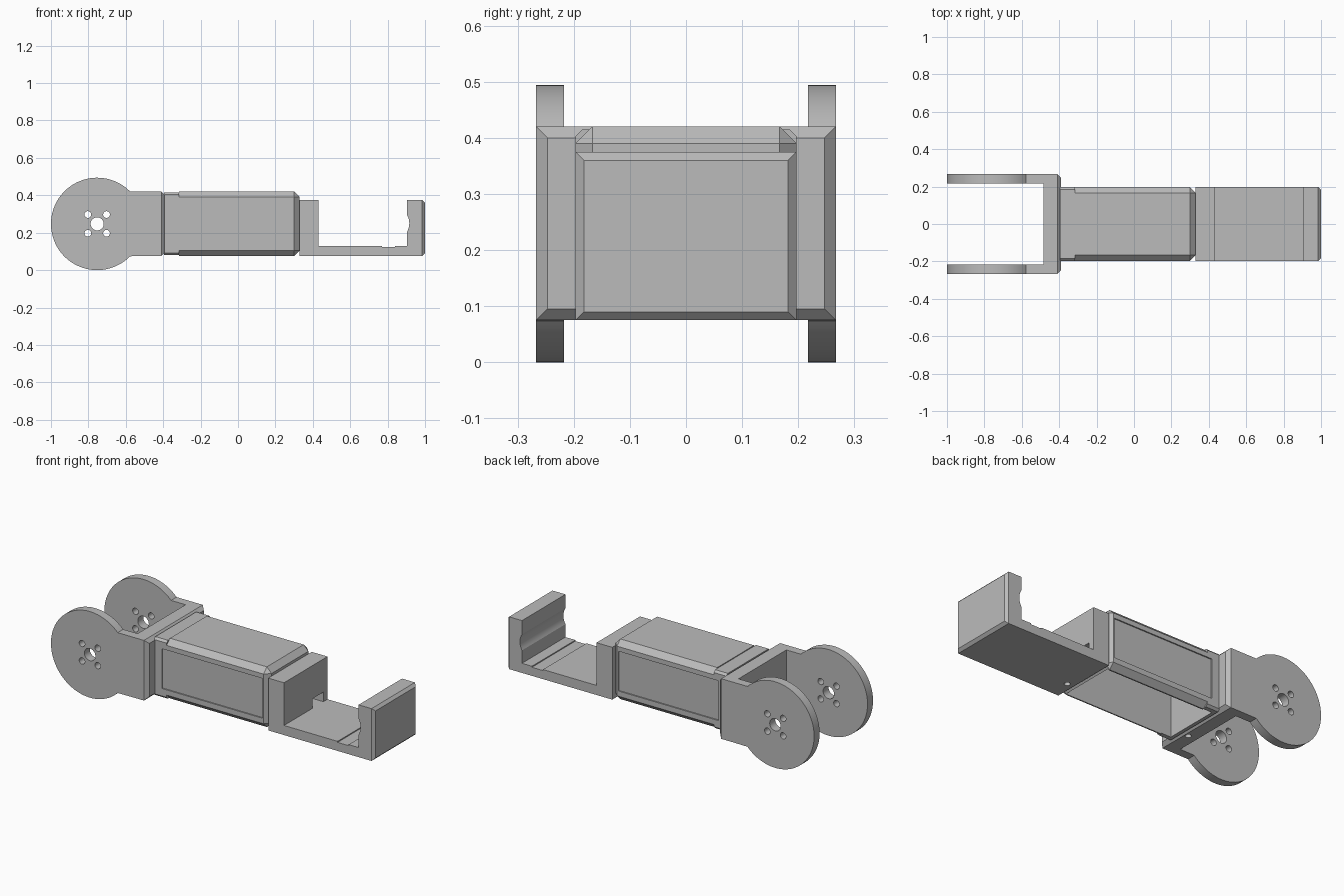
import bpy, bmesh, math
from mathutils import Matrix, Vector

cube = bpy.data.objects.get("Cube")
if cube:
    bpy.data.objects.remove(cube, do_unlink=True)

grey = bpy.data.materials.new("plain_grey")
grey.use_nodes = True
GREY = (0.5, 0.5, 0.5, 1)
grey.diffuse_color = GREY
grey.node_tree.nodes["Principled BSDF"].inputs["Base Color"].default_value = GREY


def finish(name, bm, rim=None, chamfer=0.0):
    """Chamfer the edges whose two ends satisfy the rule, then make the object."""
    if rim:
        edges = [e for e in bm.edges if rim(e.verts[0].co, e.verts[1].co)]
        bmesh.ops.bevel(bm, geom=edges, offset=chamfer, segments=1,
                        affect='EDGES', clamp_overlap=True)
    bmesh.ops.recalc_face_normals(bm, faces=bm.faces)
    mesh = bpy.data.meshes.new(name)
    bm.to_mesh(mesh)
    bm.free()
    mesh.materials.append(grey)
    ob = bpy.data.objects.new(name, mesh)
    bpy.context.collection.objects.link(ob)
    return ob


def box(name, x, y, z, rim=None, chamfer=0.0):
    bm = bmesh.new()
    lo, hi = Vector((x[0], y[0], z[0])), Vector((x[1], y[1], z[1]))
    bmesh.ops.create_cube(bm, size=1, matrix=Matrix.Translation((lo + hi) / 2)
                          @ Matrix.Diagonal((*(hi - lo), 1)))
    return finish(name, bm, rim, chamfer)


def extrude_y(name, points, y0, y1, rim=None, chamfer=0.0):
    """Extrude an x-z outline from y0 to y1."""
    bm = bmesh.new()
    face = bm.faces.new([bm.verts.new((x, y0, z)) for x, z in points])
    made = bmesh.ops.extrude_face_region(bm, geom=[face])["geom"]
    moved = [v for v in made if isinstance(v, bmesh.types.BMVert)]
    bmesh.ops.translate(bm, verts=moved, vec=(0, y1 - y0, 0))
    return finish(name, bm, rim, chamfer)


def rod(radius, length, centre, axis):
    bm = bmesh.new()
    turn = Matrix.Rotation(math.pi / 2, 4, 'X') if axis == 'Y' else Matrix()
    bmesh.ops.create_cone(bm, cap_ends=True, segments=32, radius1=radius, radius2=radius,
                          depth=length, matrix=Matrix.Translation(centre) @ turn)
    return finish("cutter", bm)


def cut(ob, cutters):
    for cutter in cutters:
        mod = ob.modifiers.new("cut", 'BOOLEAN')
        mod.operation, mod.solver, mod.object = 'DIFFERENCE', 'EXACT', cutter
        cutter.hide_render = True
        bpy.context.view_layer.objects.active = ob
        bpy.ops.object.modifier_apply(modifier=mod.name)
        bpy.data.objects.remove(cutter, do_unlink=True)


def smooth(ob):
    bpy.ops.object.select_all(action='DESELECT')
    ob.select_set(True)
    bpy.context.view_layer.objects.active = ob
    bpy.ops.object.shade_smooth_by_angle(angle=math.radians(25))


LOW, HIGH, HALF = 0.075, 0.42, 0.197
CX, R = -0.753, 0.247
PLATE = (-0.485, -0.39)

# Round fork cheeks with bolt holes
a = math.asin((HIGH - R) / R)
arc = [a + (2 * math.pi - 2 * a) * i / 64 for i in range(65)]
outline = [(PLATE[0], LOW), (PLATE[0], HIGH)]
outline += [(CX + R * math.cos(t), R + R * math.sin(t)) for t in arc]
for name, side in (("right_fork_cheek", -1), ("left_fork_cheek", 1)):
    cheek = extrude_y(name, outline, side * 0.217, side * 0.267)
    holes = [rod(0.035, 0.2, (CX, side * 0.24, R), 'Y')]
    holes += [rod(0.018, 0.2, (CX + dx, side * 0.24, R + dz), 'Y')
              for dx in (-0.05, 0.05) for dz in (-0.05, 0.05)]
    cut(cheek, holes)
    smooth(cheek)

# Fork cross plate, chamfered towards the body
plate = box("fork_cross_plate", PLATE, (-0.267, 0.267), (LOW, HIGH),
            lambda p, q: min(p.x, q.x) > PLATE[1] - 0.001, 0.02)
cut(plate, [rod(0.016, 0.1, (-0.43, -0.09, LOW), 'Z'),
            box("cutter", (-0.43, -0.3), (0.06, 0.13), (0.12, 0.19))])


# Hollow body and its collar, open underneath, with recessed side panels
def hollow(ob):
    cutters = [box("cutter", (-0.375, 0.305), (-0.16, 0.16), (0, 0.385))]
    for s in (-1, 1):
        ys = sorted((s * (HALF - 0.007), s * (HALF + 0.05)))
        cutters.append(box("cutter", (-0.345, 0.292), ys, (0.135, 0.363)))
    cut(ob, cutters)


collar = box("body_collar", (PLATE[1] - 0.005, -0.315), (-HALF, HALF), (LOW + 0.005, HIGH - 0.005),
             lambda p, q: abs(p.x - q.x) > 0.01, 0.012)
hollow(collar)
body = box("body_shell", (-0.315, 0.33), (-HALF, HALF), (LOW, HIGH),
           lambda p, q: max(p.x, q.x) > 0, 0.03)
hollow(body)

# U-shaped end cradle with shallow grooves, cable notch and screw hole
cradle = extrude_y("end_cradle",
                   [(0.33, LOW), (1, LOW), (1, 0.375), (0.903, 0.375), (0.903, 0.13),
                    (0.43, 0.13), (0.43, 0.375), (0.33, 0.375)],
                   -HALF, HALF, lambda p, q: min(p.x, q.x) > 0.99, 0.015)
cut(cradle, [rod(0.09, 0.6, (0.826, 0, 0.25), 'Y'),
             box("cutter", (0.77, 0.84), (-0.3, 0.3), (0.124, 0.2)),
             box("cutter", (0.3, 0.45), (0.06, 0.16), (0.13, 0.185)),
             rod(0.016, 0.08, (0.37, -0.08, LOW), 'Z')])
smooth(cradle)
